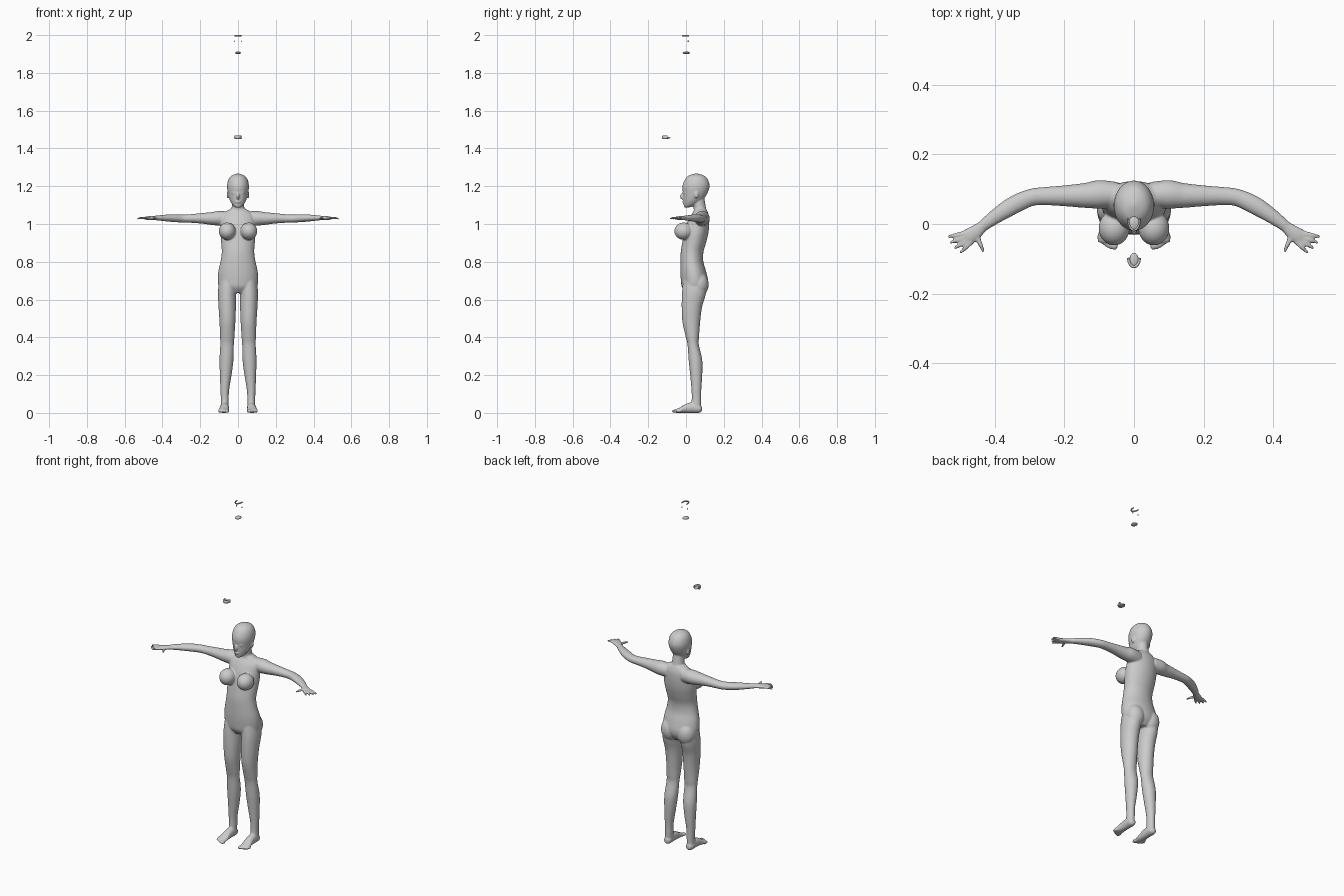
import bpy, bmesh, math
from mathutils import Vector, Matrix

X, Y, Z = Vector((1, 0, 0)), Vector((0, 1, 0)), Vector((0, 0, 1))


def smooth_rows(rows, steps=4):
    """Catmull-Rom interpolation between cross-section rows."""
    out, n = [], len(rows)
    for i in range(n - 1):
        p = [rows[max(i - 1, 0)], rows[i], rows[i + 1], rows[min(i + 2, n - 1)]]
        for s in range(steps):
            t = s / steps
            out.append([0.5 * (2 * b + (c - a) * t + (2 * a - 5 * b + 4 * c - d) * t * t
                               + (3 * b - a - 3 * c + d) * t ** 3) for a, b, c, d in zip(*p)])
    return out + [list(rows[-1])]


def tube(bm, rows, axis=None, up=Z, sides=24, mirror=False):
    """Loft ellipses given as (x, y, z, half width, half height)."""
    rows = smooth_rows(rows)
    cs = [Vector(r[:3]) for r in rows]
    for sx in ((1, -1) if mirror else (1,)):
        rings = []
        for i, r in enumerate(rows):
            t = axis or (cs[min(i + 1, len(cs) - 1)] - cs[max(i - 1, 0)]).normalized()
            u = t.cross(up).normalized()
            v = u.cross(t)
            ring = []
            for k in range(sides):
                a = 2 * math.pi * k / sides
                p = cs[i] + u * max(r[3], .001) * math.cos(a) + v * max(r[4], .001) * math.sin(a)
                ring.append(bm.verts.new((p.x * sx, p.y, p.z)))
            rings.append(ring)
        for a, b in zip(rings, rings[1:]):
            for k in range(sides):
                j = (k + 1) % sides
                bm.faces.new((a[k], a[j], b[j], b[k]))
        bm.faces.new(rings[0])
        bm.faces.new(rings[-1])


def blob(bm, c, r, mirror=False, tilt=0):
    for sx in ((1, -1) if mirror else (1,)):
        m = (Matrix.Translation((c[0] * sx, c[1], c[2])) @ Matrix.Rotation(tilt, 4, 'X')
             @ Matrix.Diagonal((*r, 1)))
        bmesh.ops.create_uvsphere(bm, u_segments=20, v_segments=12, radius=1, matrix=m)


def finish(bm, name):
    bmesh.ops.recalc_face_normals(bm, faces=bm.faces)
    for f in bm.faces:
        f.smooth = True
    me = bpy.data.meshes.new(name)
    bm.to_mesh(me)
    bm.free()
    ob = bpy.data.objects.new(name, me)
    bpy.context.collection.objects.link(ob)
    return ob


body = bmesh.new()

# torso
tube(body, [(0, .045, .635, .05, .045), (0, .045, .665, .098, .066), (0, .045, .70, .107, .072),
            (0, .038, .75, .104, .068), (0, .031, .80, .093, .061), (0, .032, .85, .086, .060),
            (0, .043, .90, .089, .063), (0, .054, .95, .093, .064), (0, .063, 1.0, .092, .060),
            (0, .072, 1.04, .088, .050), (0, .077, 1.065, .066, .038), (0, .075, 1.08, .04, .032)],
     axis=Z, up=Y, sides=40)
blob(body, (.057, -.012, .962), (.045, .050, .046), True)
blob(body, (.051, .068, .680), (.053, .052, .066), True)

# neck and head
tube(body, [(0, .078, 1.05, .042, .034), (0, .073, 1.085, .034, .033), (0, .066, 1.12, .032, .034),
            (0, .062, 1.15, .032, .034)], axis=Z, up=Y)
tube(body, [(0, .004, 1.088, .012, .012), (0, .018, 1.098, .026, .030), (0, .036, 1.125, .043, .050),
            (0, .048, 1.16, .053, .064), (0, .053, 1.20, .058, .072), (0, .055, 1.235, .051, .061),
            (0, .055, 1.256, .034, .041), (0, .055, 1.267, .006, .007)], axis=Z, up=Y, sides=32)
blob(body, (0, -.018, 1.147), (.008, .014, .018), tilt=-.3)     # nose
blob(body, (0, -.012, 1.117), (.014, .008, .007))               # lips
blob(body, (.021, -.003, 1.165), (.013, .010, .007), True)      # eyes
blob(body, (.054, .055, 1.155), (.006, .011, .019), True)       # ears

# arms
tube(body, [(.05, .085, 1.028, .036, .038), (.10, .085, 1.030, .041, .039), (.14, .082, 1.029, .036, .034),
            (.20, .081, 1.030, .030, .027), (.26, .080, 1.029, .026, .022), (.30, .075, 1.029, .025, .021),
            (.35, .052, 1.031, .026, .020), (.40, .020, 1.032, .021, .016), (.445, -.014, 1.032, .015, .011)],
     mirror=True)

# hands
tube(body, [(.435, -.006, 1.032, .016, .011), (.455, -.023, 1.032, .021, .011),
            (.475, -.036, 1.031, .023, .010), (.489, -.045, 1.030, .019, .007)], mirror=True)
fingers = [((.478, -.024), (.535, -.037)), ((.476, -.035), (.529, -.054)),
           ((.472, -.044), (.517, -.070)), ((.465, -.050), (.500, -.083)), ((.452, -.034), (.432, -.080))]
for (x0, y0), (x1, y1) in fingers:
    tube(body, [(x0, y0, 1.031, .0075, .0075), ((x0 + x1) / 2, (y0 + y1) / 2, 1.032, .0068, .0068),
                (x1, y1, 1.028, .0045, .0045)], sides=12, mirror=True)

# legs
tube(body, [(.052, .045, .72, .045, .058), (.058, .043, .64, .048, .064), (.057, .031, .56, .046, .054),
            (.056, .028, .48, .042, .047), (.057, .034, .40, .038, .035), (.058, .038, .36, .036, .030),
            (.061, .050, .28, .037, .036), (.065, .054, .20, .031, .032), (.070, .055, .12, .023, .026),
            (.070, .055, .07, .021, .025), (.071, .052, .025, .021, .028)],
     axis=Z, up=Y, mirror=True)

# feet
tube(body, [(.071, .084, .020, .010, .012), (.071, .070, .022, .021, .022), (.071, .035, .028, .023, .028),
            (.072, 0, .024, .024, .024), (.075, -.030, .015, .028, .015), (.077, -.052, .010, .028, .010)],
     axis=-Y, mirror=True)
for i in range(5):
    blob(body, (.055 + i * .011, -.058 + .0022 * i * i * .6, .009),
         (.009 - i * .0007, .018 - i * .001, .009 - i * .0004), True)

# fuse the body parts into one skin
skin = finish(body, "body")
rm = skin.modifiers.new("fuse", 'REMESH')
rm.mode = 'VOXEL'
rm.voxel_size = .004
rm.use_smooth_shade = True
sm = skin.modifiers.new("soften", 'SMOOTH')
sm.factor = .5
sm.iterations = 5


def arch(bm, cy, z, w, d, r, h):
    """U-shaped row, open to the back."""
    tube(bm, [(w * math.cos(a), cy - d * math.sin(a), z, r, h)
              for a in [math.pi * k / 8 for k in range(9)]], sides=10)


# loose mouth parts floating above the body
bm = bmesh.new()
arch(bm, -.097, 1.459, .016, .026, .004, .009)
blob(bm, (0, -.103, 1.456), (.013, .020, .005))
finish(bm, "lower_mouth")

bm = bmesh.new()
blob(bm, (0, .002, 1.906), (.016, .020, .007))
finish(bm, "tongue")

bm = bmesh.new()
arch(bm, .016, 1.996, .017, .034, .003, .004)
finish(bm, "upper_teeth")

bm = bmesh.new()
blob(bm, (.018, .012, 1.967), (.002, .005, .004), True)
finish(bm, "back_teeth")
